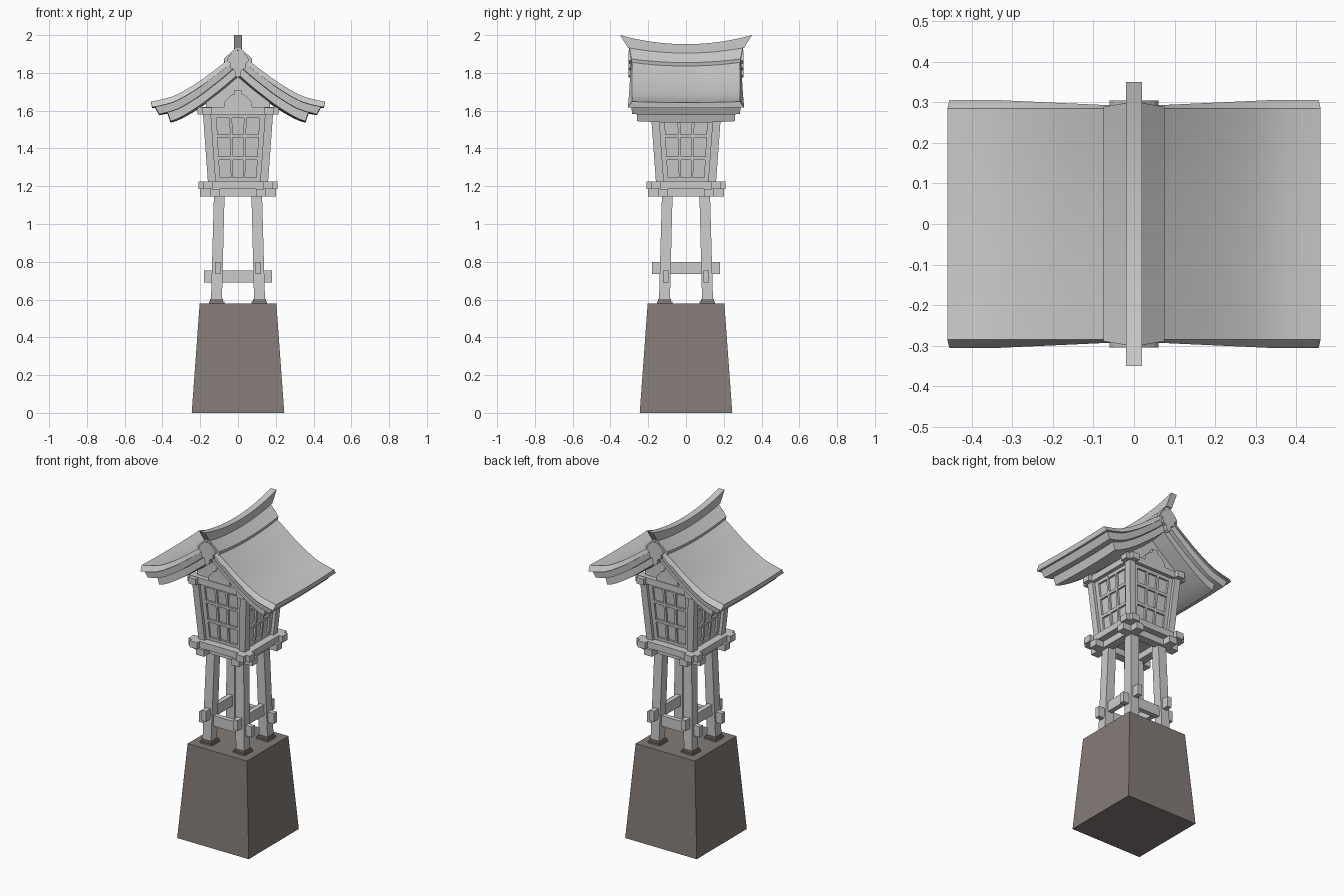
import bpy, bmesh, math
from mathutils import Matrix, Vector

if "Cube" in bpy.data.objects:
    bpy.data.objects.remove(bpy.data.objects["Cube"])

def material(name, rgb):
    m = bpy.data.materials.new(name)
    m.diffuse_color = (*rgb, 1)
    m.use_nodes = True
    m.node_tree.nodes["Principled BSDF"].inputs["Base Color"].default_value = m.diffuse_color
    return m

GREY = material("pale grey wood", (0.6, 0.6, 0.6))
STONE = material("brown grey stone", (0.23, 0.2, 0.185))

def finish(name, bm, mat=GREY, smooth=False):
    bmesh.ops.recalc_face_normals(bm, faces=bm.faces)
    me = bpy.data.meshes.new(name)
    bm.to_mesh(me)
    bm.free()
    me.materials.append(mat)
    ob = bpy.data.objects.new(name, me)
    bpy.context.collection.objects.link(ob)
    if smooth:
        bpy.ops.object.select_all(action='DESELECT')
        ob.select_set(True)
        bpy.context.view_layer.objects.active = ob
        bpy.ops.object.shade_smooth_by_angle(angle=math.radians(25))
    return ob

def add_hexa(bm, low, high):
    """Solid between two rings of points."""
    a = [bm.verts.new(p) for p in low]
    b = [bm.verts.new(p) for p in high]
    n = len(a)
    bm.faces.new(a[::-1])
    bm.faces.new(b)
    for i in range(n):
        bm.faces.new((a[i], a[(i + 1) % n], b[(i + 1) % n], b[i]))

def rect(cx, cy, hx, hy, z):
    return [(cx - hx, cy - hy, z), (cx + hx, cy - hy, z), (cx + hx, cy + hy, z), (cx - hx, cy + hy, z)]

def add_box(bm, cx, cy, hx, hy, z0, z1):
    add_hexa(bm, rect(cx, cy, hx, hy, z0), rect(cx, cy, hx, hy, z1))

def crossed_beams(name, centre, half_len, half_w, zx, zy):
    """Two beams along x at heights zx and two along y at heights zy."""
    for axis, z in (("x", zx), ("y", zy)):
        bm = bmesh.new()
        for s in (-1, 1):
            if axis == "x":
                add_box(bm, 0, s * centre, half_len, half_w, *z)
            else:
                add_box(bm, s * centre, 0, half_w, half_len, *z)
        finish(name + "_" + axis, bm)

def corner_posts(name, c0, h0, z0, c1, h1, z1, mat=GREY):
    bm = bmesh.new()
    for sx in (-1, 1):
        for sy in (-1, 1):
            add_hexa(bm, rect(sx * c0, sy * c0, h0, h0, z0), rect(sx * c1, sy * c1, h1, h1, z1))
    finish(name, bm, mat)

# stone base
bm = bmesh.new()
add_hexa(bm, rect(0, 0, 0.245, 0.245, 0), rect(0, 0, 0.203, 0.203, 0.58))
finish("stone_base", bm, STONE)

# feet and legs
corner_posts("foot_pads", 0.113, 0.041, 0.575, 0.113, 0.041, 0.59, STONE)
corner_posts("foot_collars", 0.113, 0.034, 0.59, 0.113, 0.034, 0.603, STONE)
corner_posts("legs", 0.114, 0.029, 0.595, 0.098, 0.028, 1.2)

# leg braces, one pair higher than the other
crossed_beams("leg_braces", 0.108, 0.18, 0.015, (0.69, 0.755), (0.735, 0.80))

# platform under the lantern
crossed_beams("lower_platform_beams", 0.12, 0.2, 0.026, (1.145, 1.185), (1.145, 1.185))
crossed_beams("upper_platform_beams", 0.16, 0.21, 0.026, (1.185, 1.225), (1.185, 1.225))
bm = bmesh.new()
add_box(bm, 0, 0, 0.15, 0.15, 1.19, 1.222)
finish("platform_floor", bm)

# lantern box
Z0, Z1 = 1.22, 1.59
def side(z):
    return 0.128 + 0.028 * (z - Z0) / (Z1 - Z0)

bm = bmesh.new()
add_hexa(bm, rect(0, 0, side(Z0), side(Z0), Z0), rect(0, 0, side(Z1), side(Z1), Z1))
finish("lantern_panes", bm)
corner_posts("lantern_posts", 0.138, 0.021, Z0, 0.165, 0.021, Z1)

def lattice_bar(bm, rot, u0, u1, z0, z1, depth):
    def ring(z):
        k = side(z) / side(1.57)
        y = side(z)
        return [rot @ Vector(p) for p in ((u0 * k, -y - depth, z), (u1 * k, -y - depth, z),
                                          (u1 * k, -y + 0.01, z), (u0 * k, -y + 0.01, z))]
    add_hexa(bm, ring(z0), ring(z1))

bm = bmesh.new()
for q in range(4):
    rot = Matrix.Rotation(q * math.pi / 2, 3, 'Z')
    for u0, u1 in ((-0.15, -0.114), (-0.045, -0.031), (0.031, 0.045), (0.114, 0.15)):
        lattice_bar(bm, rot, u0, u1, Z0, Z1 - 0.005, 0.012)
    for z0, z1 in ((Z0, 1.245), (1.34, 1.358), (1.458, 1.475), (1.56, 1.588)):
        lattice_bar(bm, rot, -0.145, 0.145, z0, z1, 0.0115)
finish("lantern_lattice", bm)

# beams on top of the lantern
crossed_beams("top_beams", 0.165, 0.215, 0.024, (1.58, 1.62), (1.58, 1.618))

# roof: curved slabs that follow one profile
PROFILE = [(0, 1.915), (0.065, 1.86), (0.13, 1.81), (0.22, 1.745), (0.33, 1.682), (0.40, 1.66), (0.46, 1.648)]
def roof_z(x):
    x = abs(x)
    for i in range(len(PROFILE) - 1):
        (xa, za), (xb, zb) = PROFILE[i], PROFILE[i + 1]
        if x <= xb + 1e-6:
            def slope(j):
                a, b = PROFILE[max(j - 1, 0)], PROFILE[min(j + 1, len(PROFILE) - 1)]
                return (b[1] - a[1]) / (b[0] - a[0])
            w, t = xb - xa, (x - xa) / (xb - xa)
            return ((2*t**3 - 3*t**2 + 1) * za + (t**3 - 2*t*t + t) * w * slope(i)
                    + (3*t*t - 2*t**3) * zb + (t**3 - t*t) * w * slope(i + 1))
    return PROFILE[-1][1]

def roof_slab(name, xmax, up, down, y_top, y_bottom, tuck, zfun=roof_z, nx=24, ny=10):
    bm = bmesh.new()
    layers = []
    for drop, yf, pull in ((up, y_top, 0), (down, y_bottom, tuck)):
        grid = []
        for i in range(nx + 1):
            x = (2 * i / nx - 1) * xmax
            fade = abs(x) / 0.46
            row = []
            for j in range(ny + 1):
                t = 2 * j / ny - 1
                sag = (1 - t * t) * (0.022 - 0.017 * fade)
                row.append(bm.verts.new((x * (1 - pull / xmax), t * yf(fade), zfun(x) - drop - sag)))
            grid.append(row)
        layers.append(grid)
    a, b = layers
    for g in layers:
        for i in range(nx):
            for j in range(ny):
                bm.faces.new((g[i][j], g[i+1][j], g[i+1][j+1], g[i][j+1]))
    for j in (0, ny):
        for i in range(nx):
            bm.faces.new((a[i][j], a[i+1][j], b[i+1][j], b[i][j]))
    for i in (0, nx):
        for j in range(ny):
            bm.faces.new((a[i][j], a[i][j+1], b[i][j+1], b[i][j]))
    finish(name, bm, GREY, True)

roof_slab("main_roof", 0.46, 0, 0.03, lambda f: 0.285, lambda f: 0.29 + 0.016 * min(1, f * 1.3), 0.005)
roof_slab("middle_roof_layer", 0.44, 0.028, 0.07, lambda f: 0.29, lambda f: 0.285, 0.022)
roof_slab("lower_roof_layer", 0.375, 0.068, 0.122, lambda f: 0.26, lambda f: 0.26, 0.018)

# ridge cap
roof_slab("ridge_cap", 0.075, 0, 0.022, lambda f: 0.302 - 0.08 * f, lambda f: 0.302 - 0.08 * f, 0.005,
          lambda x: 1.945 - 0.95 * abs(x), 2)

# curved ridge bar with raised, slanted ends
bm = bmesh.new()
rows = []
N = 16
for j in range(N + 1):
    t = 2 * j / N - 1
    top, low = (t * 0.35, 1.952 + 0.048 * t * t), (t * 0.307, 1.905 + 0.028 * t * t)
    rows.append([bm.verts.new(p) for p in ((-0.02, *low), (0.02, *low), (0.02, *top), (-0.02, *top))])
for r, s in zip(rows, rows[1:]):
    for k in range(4):
        bm.faces.new((r[k], r[(k + 1) % 4], s[(k + 1) % 4], s[k]))
bm.faces.new(rows[0])
bm.faces.new(rows[-1])
finish("ridge_bar", bm, GREY, True)

def plates(name, half_outline, y0, y1):
    """Mirrored outline made into a plate at the front and at the back."""
    pts = half_outline + [(-x, z) for x, z in reversed(half_outline) if x > 0]
    bm = bmesh.new()
    for s in (-1, 1):
        add_hexa(bm, [(x, s * y0, z) for x, z in pts], [(x, s * y1, z) for x, z in pts])
    finish(name, bm)

# gable pendants, gable walls and struts
plates("gable_pendant", [(0, 1.775), (0.014, 1.785), (0.018, 1.815), (0.04, 1.825), (0.042, 1.85),
                         (0.06, 1.865), (0.05, 1.885), (0.018, 1.918)], 0.28, 0.304)
plates("gable_wall", [(0.17, 1.61), (0.17, 1.665), (0, 1.80)], 0.145, 0.16)
plates("gable_strut", [(0.075, 1.615), (0.07, 1.65), (0.04, 1.68), (0.018, 1.69), (0.018, 1.71)], 0.155, 0.185)
